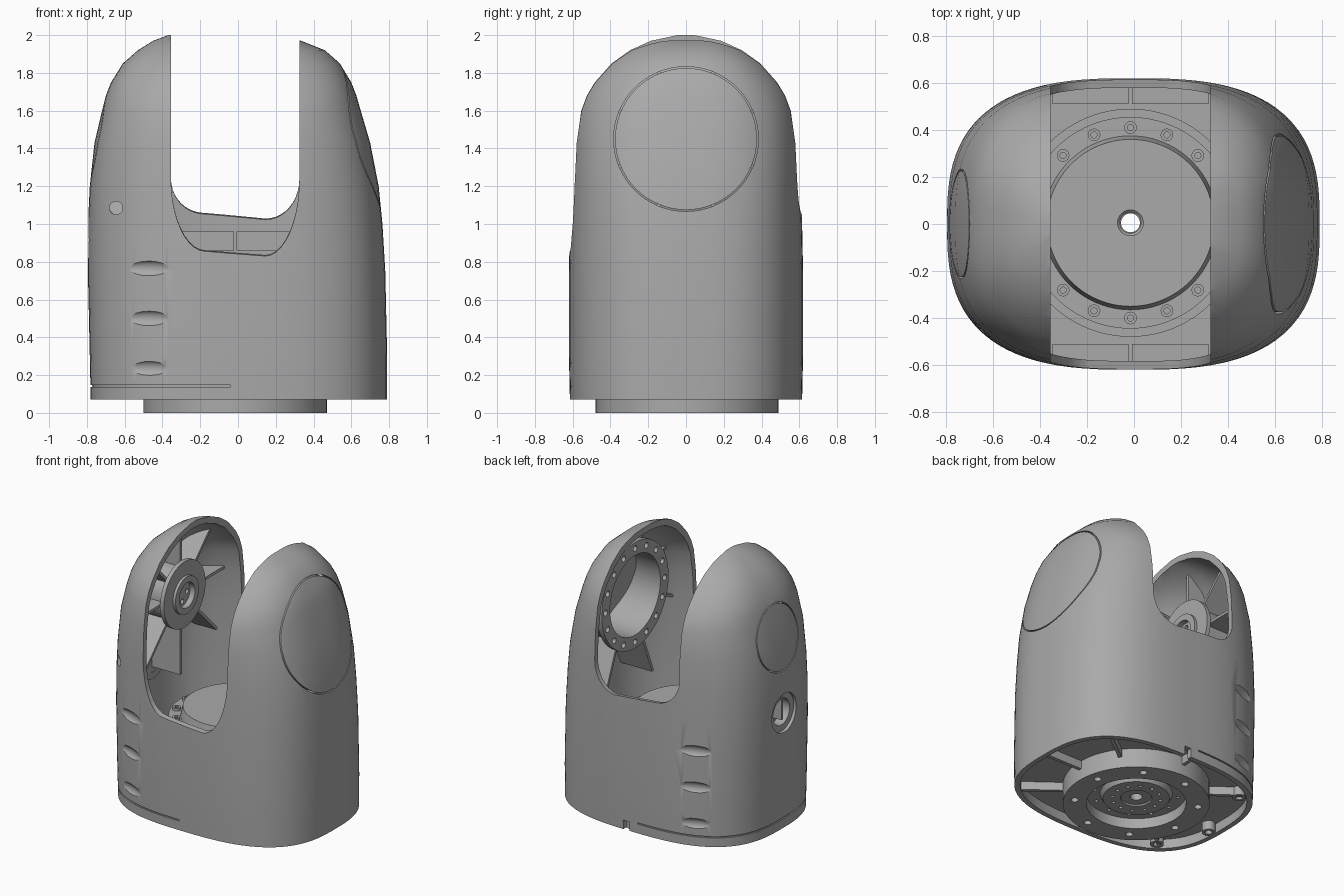
import bpy, bmesh, math
from math import pi, cos, sin
from mathutils import Vector, Matrix

if "Cube" in bpy.data.objects:
    bpy.data.objects.remove(bpy.data.objects["Cube"])

def material(name, v):
    m = bpy.data.materials.new(name)
    m.use_nodes = True
    m.diffuse_color = (v, v, v, 1)
    m.node_tree.nodes["Principled BSDF"].inputs["Base Color"].default_value = (v, v, v, 1)
    return m

GREY = material("plain grey", 0.4)
N = 96
AXIS_Z = 1.45
# height, half width at -x, half width at +x, half depth
PROFILE = [(.07, .78, .79, .615), (.3, .785, .79, .62), (.75, .795, .78, .62),
           (1.0, .795, .765, .615), (1.2, .785, .745, .612), (1.43, .76, .70, .605),
           (1.6, .72, .65, .585), (1.68, .70, .627, .556), (1.75, .672, .60, .515),
           (1.85, .61, .54, .43), (1.92, .53, .46, .34), (1.97, .45, .335, .24),
           (2.0, .37, .2, .1)]

# ---------- helpers ----------
def finish(bm, name):
    bmesh.ops.recalc_face_normals(bm, faces=bm.faces)
    me = bpy.data.meshes.new(name)
    bm.to_mesh(me)
    bm.free()
    ob = bpy.data.objects.new(name, me)
    bpy.context.collection.objects.link(ob)
    me.materials.append(GREY)
    return ob

def add_loft(bm, rings, loop=False):
    rows = [[bm.verts.new(p) for p in r] for r in rings]
    n = len(rows[0])
    for i in range(len(rows) if loop else len(rows) - 1):
        a, b = rows[i], rows[(i + 1) % len(rows)]
        for j in range(n):
            k = (j + 1) % n
            bm.faces.new((a[j], a[k], b[k], b[j]))
    if not loop:
        bm.faces.new(rows[0])
        bm.faces.new(rows[-1])

def loft(name, rings, loop=False):
    bm = bmesh.new()
    add_loft(bm, rings, loop)
    return finish(bm, name)

def circle(r, h, axis, c, n=64):
    pts = []
    for i in range(n):
        u, v = r * cos(2 * pi * i / n), r * sin(2 * pi * i / n)
        p = {"x": (h, u, v), "y": (u, h, v), "z": (u, v, h)}[axis]
        pts.append(Vector(p) + Vector(c))
    return pts

def lathe(name, prof, axis="z", c=(0, 0, 0), loop=True, n=64):
    return loft(name, [circle(r, h, axis, c, n) for r, h in prof], loop)

def pegs(name, centres, r, h0, h1, axis="z"):
    bm = bmesh.new()
    for c in centres:
        add_loft(bm, [circle(r, h, axis, c, 16) for h in (h0, h1)])
    return finish(bm, name)

def boxes(name, items):
    bm = bmesh.new()
    for m, size in items:
        bmesh.ops.create_cube(bm, size=1, matrix=m @ Matrix.Diagonal((*size, 1)))
    return finish(bm, name)

def boolean(ob, tool, op="DIFFERENCE", keep=False):
    mod = ob.modifiers.new("cut", "BOOLEAN")
    mod.operation, mod.solver, mod.object = op, "EXACT", tool
    bpy.context.view_layer.objects.active = ob
    bpy.ops.object.modifier_apply(modifier=mod.name)
    if not keep:
        bpy.data.objects.remove(tool)
    return ob

def wall(a, z, inset=0):
    """Point on the housing wall at angle a and height z."""
    i = max(k for k in range(len(PROFILE) - 1) if PROFILE[k][0] <= z + 1e-6)
    p, q = PROFILE[i], PROFILE[i + 1]
    t = (z - p[0]) / (q[0] - p[0])
    left, right, depth = (p[k] + t * (q[k] - p[k]) - inset for k in (1, 2, 3))
    c, s = cos(a), sin(a)
    x = math.copysign(abs(c) ** .714, c) * (left if c < 0 else right)
    y = math.copysign(abs(s) ** .714, s) * max(depth, .02)
    return Vector((x, y, z - inset * max(0, (z - 1.2) / .8)))

ANGLES = [2 * pi * (i + .5) / N for i in range(N)]

def ring(z, inset=0):
    return [wall(a, z, inset) for a in ANGLES]

def polar(r, n, c=(0, 0), off=0.0):
    return [(c[0] + r * cos(2 * pi * i / n + off), c[1] + r * sin(2 * pi * i / n + off), 0)
            for i in range(n)]

# ---------- housing shell ----------
levels = [p[0] for p in PROFILE]
bm = bmesh.new()
path = [ring(z, .035) for z in reversed(levels)] + [ring(z) for z in levels]
add_loft(bm, path)
shell = finish(bm, "housing")
core = loft("clip_volume", [ring(z, .018) for z in levels])

# yoke opening, lower at the front than at the back
def slot(y, zl, zr):
    xl, xr, rx, top = -.355, .325, .18, 1.24
    arc = [i * pi / 20 for i in range(11)]
    pts = [(xl, 2.3)]
    pts += [(xl + rx * (1 - cos(a)), top - (top - zl) * sin(a)) for a in arc]
    pts += [(xr - rx * (1 - cos(a)), top - (top - zr) * sin(a)) for a in reversed(arc)]
    pts += [(xr, 2.3)]
    return [Vector((x, y, z)) for x, z in pts]

# round side covers, cut from the shell with a fine gap
def disc(r, x0, x1, z=AXIS_Z):
    return lathe("cutter", [(r, x0), (r, x1)], "x", (0, 0, z), False, 96)

for name, r, x0, x1 in (("large_cover", .375, .4, 1), ("small_cover", .225, -1, -.5)):
    cover = shell.copy()
    cover.data = shell.data.copy()
    cover.name = name
    bpy.context.collection.objects.link(cover)
    boolean(cover, disc(r, x0, x1), "INTERSECT")
    boolean(shell, disc(r + .008, x0, x1))
boolean(shell, loft("cutter", [slot(-.65, .85, .825), slot(.65, 1.065, 1.035)]))
boolean(shell, disc(.14, -1, -.6, .915))

# scooped vents front and back, and a small front port
bm = bmesh.new()
for side in (-1, 1):
    for z in (.235, .5, .765):
        m = (Matrix.Translation((-.475, side * .578, z)) @ Matrix.Rotation(side * .36, 4, "Z")
             @ Matrix.Diagonal((.145, .034, .043, 1)))
        bmesh.ops.create_uvsphere(bm, u_segments=32, v_segments=16, radius=1, matrix=m)
boolean(shell, finish(bm, "cutter"))
boolean(shell, pegs("cutter", [(-.645, 0, 1.085)], .035, -.7, -.3, "y"))

# lower seam on the right half and a notch in the back rim
half = [pi * (.505 + .99 * i / 48) for i in range(49)]
boolean(shell, loft("cutter", [[wall(a, z, o) for o, z in
        ((-.02, .137), (-.02, .147), (.01, .147), (.01, .137))] for a in half]))
boolean(shell, boxes("cutter", [(Matrix.Translation((.05, .62, .09)), (.05, .2, .09))]))

# ---------- arm hubs, ribs and side socket ----------
def clip(ob):
    return boolean(ob, core, "INTERSECT", keep=True)

def radial_ribs(name, x0, x1, r0, n, off):
    items = []
    for i in range(n):
        rot = Matrix.Rotation(2 * pi * i / n + off, 4, "X")
        items.append((Matrix.Translation(((x0 + x1) / 2, 0, AXIS_Z)) @ rot
                      @ Matrix.Translation((0, 0, r0 + .2)), (x1 - x0, .02, .4)))
    return clip(boxes(name, items))

hub = (0, 0, AXIS_Z)
clip(lathe("small_hub", [(.13, -.43), (.24, -.43), (.24, -.46), (.2, -.48), (.2, -.78),
                         (.13, -.78)], "x", hub))
lathe("small_hub_ring", [(.09, -.41), (.135, -.41), (.135, -.5), (.09, -.5)], "x", hub)
plate = lathe("small_hub_plate", [(.13, -.45), (.13, -.5)], "x", hub, False)
boolean(plate, pegs("cutter", [(0, y, z + AXIS_Z) for y, z, _ in polar(.055, 4)],
                    .018, -.47, -.4, "x"))
big = clip(lathe("large_hub", [(.29, .41), (.385, .41), (.385, .45), (.33, .47), (.33, .7),
                               (.29, .7)], "x", hub))
boolean(big, pegs("cutter", [(0, y, z + AXIS_Z) for y, z, _ in polar(.34, 16)],
                  .021, .38, .44, "x"))
radial_ribs("small_hub_ribs", -.8, -.46, .19, 8, 0)
radial_ribs("large_hub_ribs", .46, .8, .325, 8, pi / 8)
lathe("side_socket", [(.095, -.77), (.142, -.77), (.142, -.68), (.095, -.68)],
      "x", (0, 0, .915))
lathe("side_socket_back", [(.1, -.7), (.1, -.685)], "x", (0, 0, .915), False)

# ---------- base drive, bored through the middle ----------
mid = (-.015, .005)
drive = lathe("base_drive", [(.04, .05), (.1, .05), (.105, .04), (.22, .04), (.24, .075),
              (.33, .075), (.33, 0), (.485, 0), (.485, .2), (.45, .2), (.45, .68),
              (.37, .68), (.355, .75), (.055, .75), (.045, .74), (.04, .74)],
              "z", (*mid, 0), n=96)
boolean(drive, pegs("cutter", polar(.41, 8, mid, .2), .025, -.05, .05))
boolean(drive, pegs("cutter", polar(.28, 12, mid), .012, .03, .1))
boolean(drive, pegs("cutter", polar(.16, 12, mid), .012, .0, .06))
lathe_bolts = pegs("drive_bolts", polar(.405, 16, mid), .027, .67, .7)
boolean(lathe_bolts, pegs("cutter", polar(.405, 16, mid), .013, .685, .75))

# floor plate, underside ribs and screw bosses
inner = [[Vector((mid[0] + .47 * cos(a), mid[1] + .47 * sin(a), z)) for a in ANGLES]
         for z in (.17, .14)]
loft("floor_plate", [ring(.14, .02), ring(.17, .02)] + inner, True)
clip(boxes("underside_ribs", [(Matrix.Translation((*mid, .115)) @ Matrix.Rotation(a, 4, "Z")
     @ Matrix.Translation((.67, 0, 0)), (.4, .025, .07))
     for a in (.0, .65, pi / 2, 2.5, 3.8, -pi / 2, -.65)]))
spots = [(-.57, .4, 0), (-.71, -.08, 0), (-.55, -.42, 0)]
bosses = pegs("screw_bosses", spots, .045, .075, .15)
boolean(bosses, pegs("cutter", spots, .024, 0, .13))

# cross bars inside the opening, split at the middle
for name, y, z in (("front_bars", -.56, .74), ("back_bars", .56, .91)):
    clip(boxes(name, [(Matrix.Translation((x, y, z)), (.325, .1, .1)) for x in (-.185, .155)]))

bpy.data.objects.remove(core)

# ---------- shading ----------
for ob in bpy.context.scene.objects:
    ob.select_set(ob.type == "MESH")
bpy.context.view_layer.objects.active = shell
bpy.ops.object.shade_smooth_by_angle(angle=math.radians(32))
